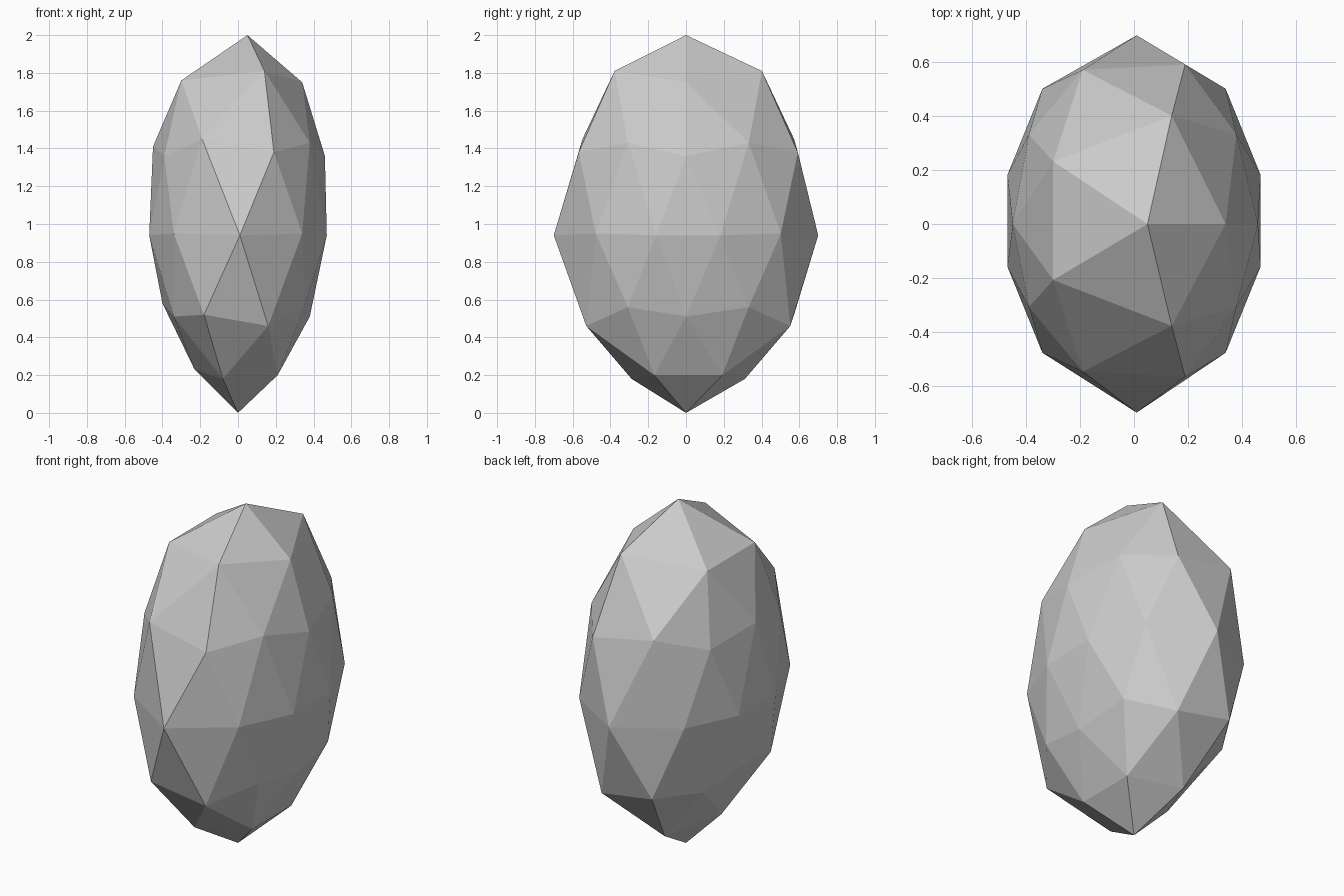
import bpy
import bmesh

cube = bpy.data.objects.get("Cube")
if cube:
    bpy.data.objects.remove(cube, do_unlink=True)

# Half outline of each ring from top to bottom, in hundredths: x, distance from mid plane, height
RINGS = [
    [(5, 0, 200)],
    [(34, 0, 175), (14, 39, 181), (-30, 22, 176)],
    [(38, 32, 143), (-19, 56, 145), (-45, 0, 141)],
    [(46, 0, 136), (19, 58, 138), (-39, 32, 136)],
    [(47, 17, 94), (34, 49, 95), (1, 70, 94), (-34, 49, 95), (-47, 17, 94)],
    [(35, 32, 56), (-18, 56, 52), (-40, 0, 58)],
    [(38, 0, 51), (16, 54, 46), (-34, 31, 51)],
    [(21, 18, 20), (-8, 30, 18), (-23, 0, 23)],
    [(0, 0, 0)],
]


def make_material(name, colour):
    material = bpy.data.materials.new(name)
    material.use_nodes = True
    material.diffuse_color = colour
    for node in material.node_tree.nodes:
        if node.type == "BSDF_PRINCIPLED":
            node.inputs["Base Color"].default_value = colour
    return material


def lean(side, distance):
    """Give the stone its slight unevenness between front and back."""
    return side * distance + (0.012 if 0 < distance < 0.65 else 0)


# Faceted ball reshaped ring by ring into a tall, narrow stone
bm = bmesh.new()
bmesh.ops.create_icosphere(bm, subdivisions=2, radius=1)
tolerance = 0.01
levels = sorted({round(v.co.z, 2) for v in bm.verts}, reverse=True)

moves = []
for level, ring in zip(levels, RINGS):
    for side in (1, -1):
        half = [v for v in bm.verts
                if abs(v.co.z - level) < tolerance and v.co.y * side > -tolerance]
        half.sort(key=lambda v: -v.co.x)
        for vert, (x, distance, height) in zip(half, ring):
            moves.append((vert, x / 100, lean(side, distance / 100), height / 100))
for vert, x, y, z in moves:
    vert.co = (x, y, z)

bmesh.ops.recalc_face_normals(bm, faces=bm.faces)
for face in bm.faces:
    face.smooth = False

mesh = bpy.data.meshes.new("faceted_stone")
bm.to_mesh(mesh)
bm.free()
mesh.materials.append(make_material("stone grey", (0.6, 0.6, 0.6, 1)))
stone = bpy.data.objects.new("faceted_stone", mesh)
bpy.context.collection.objects.link(stone)
